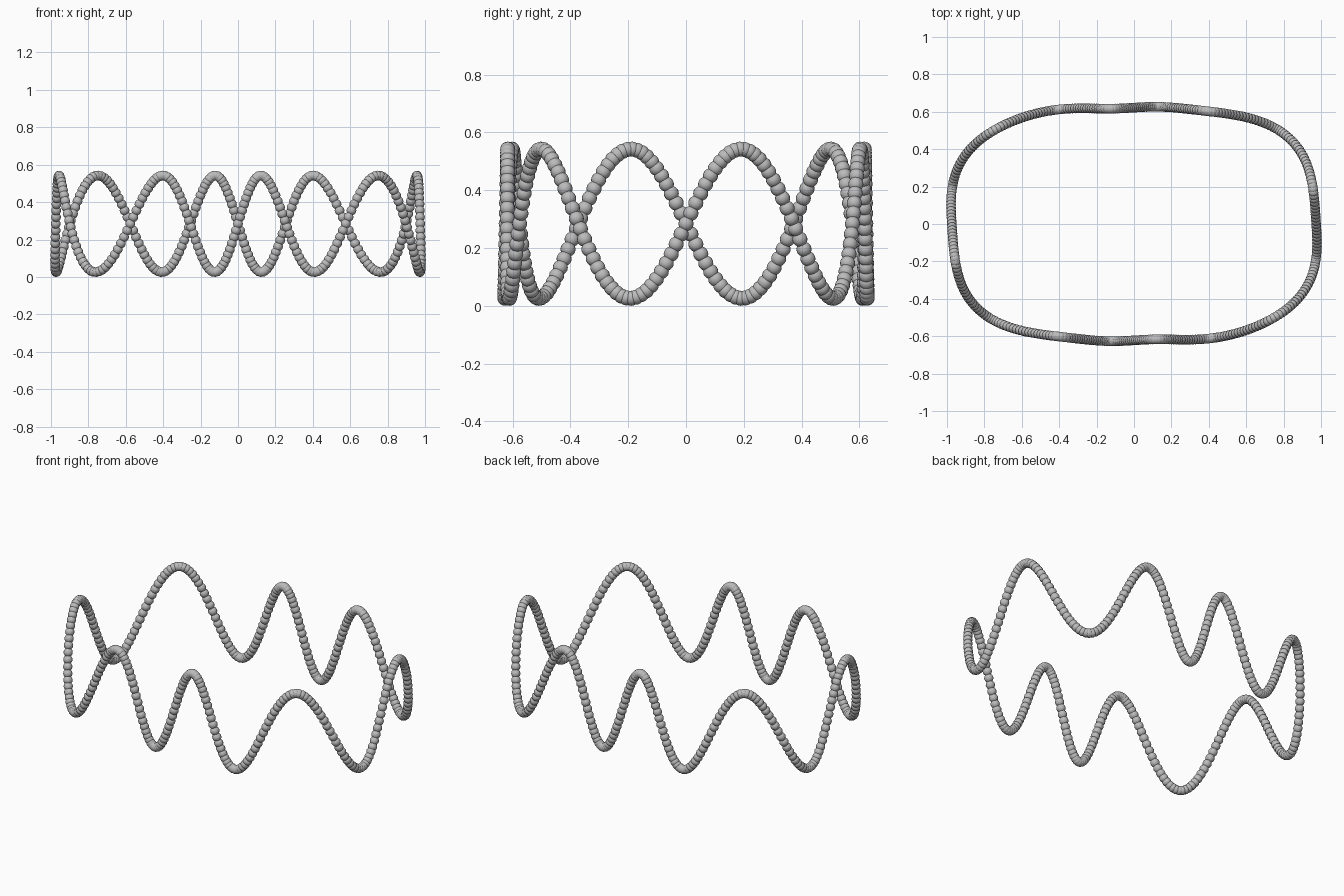
import bpy
import bmesh
from math import cos, sin, tau
from mathutils import Vector

cube = bpy.data.objects.get("Cube")
if cube:
    bpy.data.objects.remove(cube, do_unlink=True)

HALF_LENGTH, HALF_WIDTH = 0.974, 0.622
BEAD_RADIUS = 0.026
MID_HEIGHT, WAVE_HEIGHT, WAVES = 0.284, 0.258, 8
BEADS = 360


def bead_centre(angle):
    """Point on a rounded oval that rises and falls in a sine wave."""
    wave = sin(WAVES * angle)
    c, s = cos(angle), sin(angle)
    radius = (abs(c / HALF_LENGTH) ** 3 + abs(s / HALF_WIDTH) ** 3) ** (-1 / 3)
    radius *= 1 - 0.008 * wave  # crests lean slightly inward
    return Vector((radius * c, radius * s, MID_HEIGHT + WAVE_HEIGHT * wave))


# Grey material
grey = bpy.data.materials.new("grey")
colour = (0.5, 0.5, 0.5, 1)
grey.use_nodes = True
grey.diffuse_color = colour
grey.node_tree.nodes["Principled BSDF"].inputs["Base Color"].default_value = colour

# One bead, used as the pattern for the rest
bm = bmesh.new()
bmesh.ops.create_uvsphere(bm, u_segments=16, v_segments=10, radius=BEAD_RADIUS)
bm.verts.index_update()
bead_verts = [v.co.copy() for v in bm.verts]
bead_faces = [[v.index for v in f.verts] for f in bm.faces]
bm.free()

# Closed loop of overlapping beads
verts, faces = [], []
for i in range(BEADS):
    centre = bead_centre(tau * i / BEADS)
    start = len(verts)
    verts += [centre + co for co in bead_verts]
    faces += [[start + k for k in face] for face in bead_faces]
mesh = bpy.data.meshes.new("bead_loop")
mesh.from_pydata(verts, [], faces)
mesh.shade_smooth()
mesh.materials.append(grey)
bead_loop = bpy.data.objects.new("bead_loop", mesh)
bpy.context.collection.objects.link(bead_loop)
